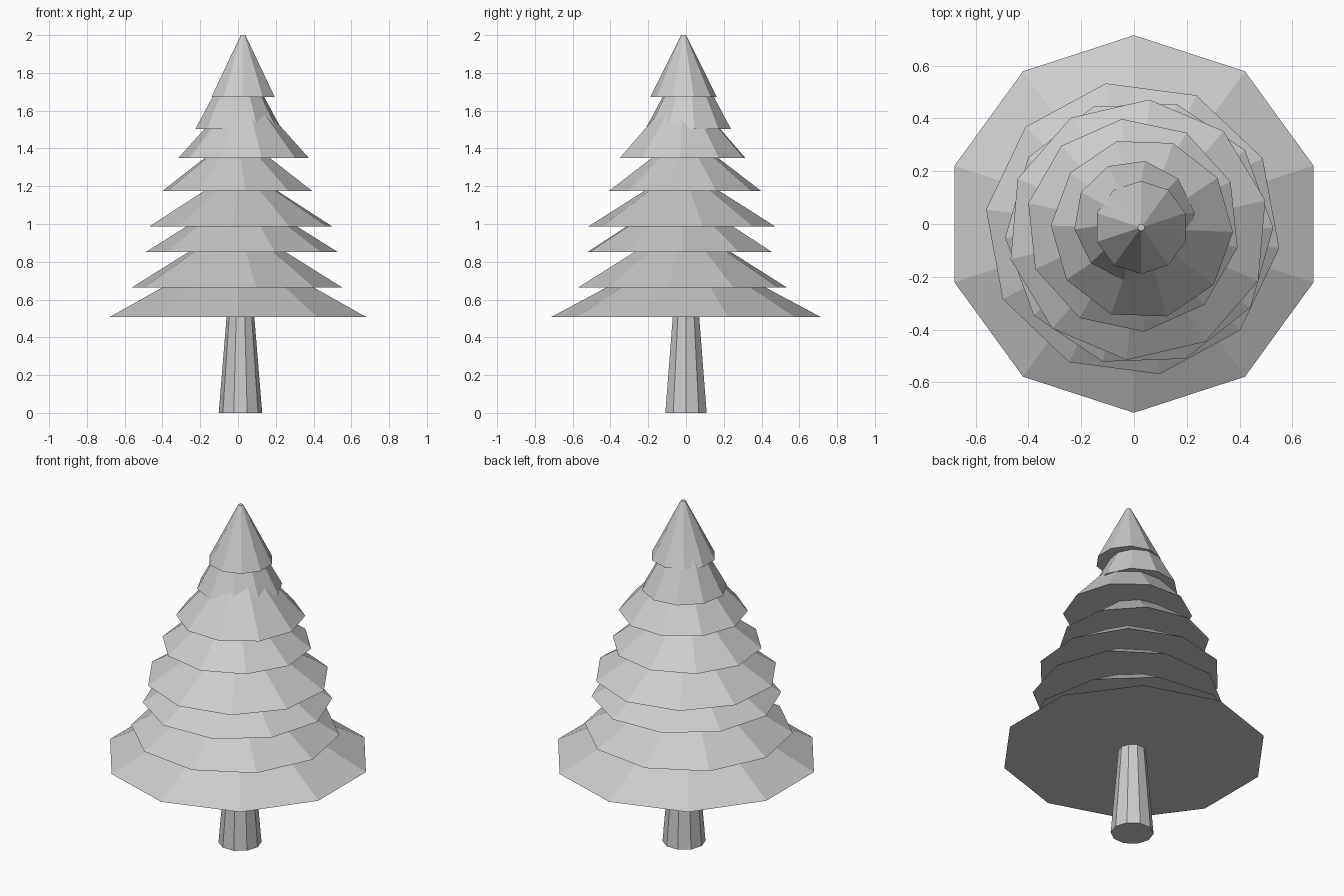
import bpy
import math
from mathutils import Matrix

cube = bpy.data.objects.get("Cube")
if cube:
    bpy.data.objects.remove(cube, do_unlink=True)

SIDES = 10
TIP = 0.013

# One plain grey for the whole tree
grey = bpy.data.materials.new("plain_grey")
grey.use_nodes = True
colour = (0.6, 0.6, 0.6, 1.0)
grey.diffuse_color = colour
grey.node_tree.nodes["Principled BSDF"].inputs["Base Color"].default_value = colour


def tapered(name, x, y, z, height, r_base, r_top, phase):
    """Flat-shaded ten-sided frustum with a corner at angle `phase` degrees."""
    bpy.ops.mesh.primitive_cone_add(vertices=SIDES, radius1=r_base, radius2=r_top,
                                    depth=height, location=(x, y, z + height / 2))
    obj = bpy.context.object
    obj.name = obj.data.name = name
    # The primitive's first corner lies on +y
    obj.data.transform(Matrix.Rotation(math.radians(phase - 90), 4, "Z"))
    obj.data.materials.append(grey)
    return obj


# Trunk, running up inside the lowest branches
tapered("trunk", 0.013, 0, 0, 0.65, 0.115, 0.062, 0)

# Branch tiers from bottom to top: x, y, base z, height, radius, corner angle
tiers = [
    (0.0, 0.0, 0.507, 0.375, 0.715, 18),
    (-0.005, -0.018, 0.665, 0.34, 0.56, -7.5),
    (0.02, -0.033, 0.852, 0.31, 0.508, 2),
    (0.015, -0.022, 0.988, 0.305, 0.495, 13),
    (-0.004, -0.005, 1.175, 0.30, 0.405, -12),
    (0.03, -0.018, 1.35, 0.37, 0.345, -2),
    (0.002, 0.012, 1.503, 0.40, 0.23, 8),
    (0.027, -0.013, 1.673, 0.327, 0.176, 18),
]
for i, (x, y, z, height, radius, phase) in enumerate(tiers, 1):
    tapered(f"branch_tier_{i}", x, y, z, height, radius, TIP, phase)
